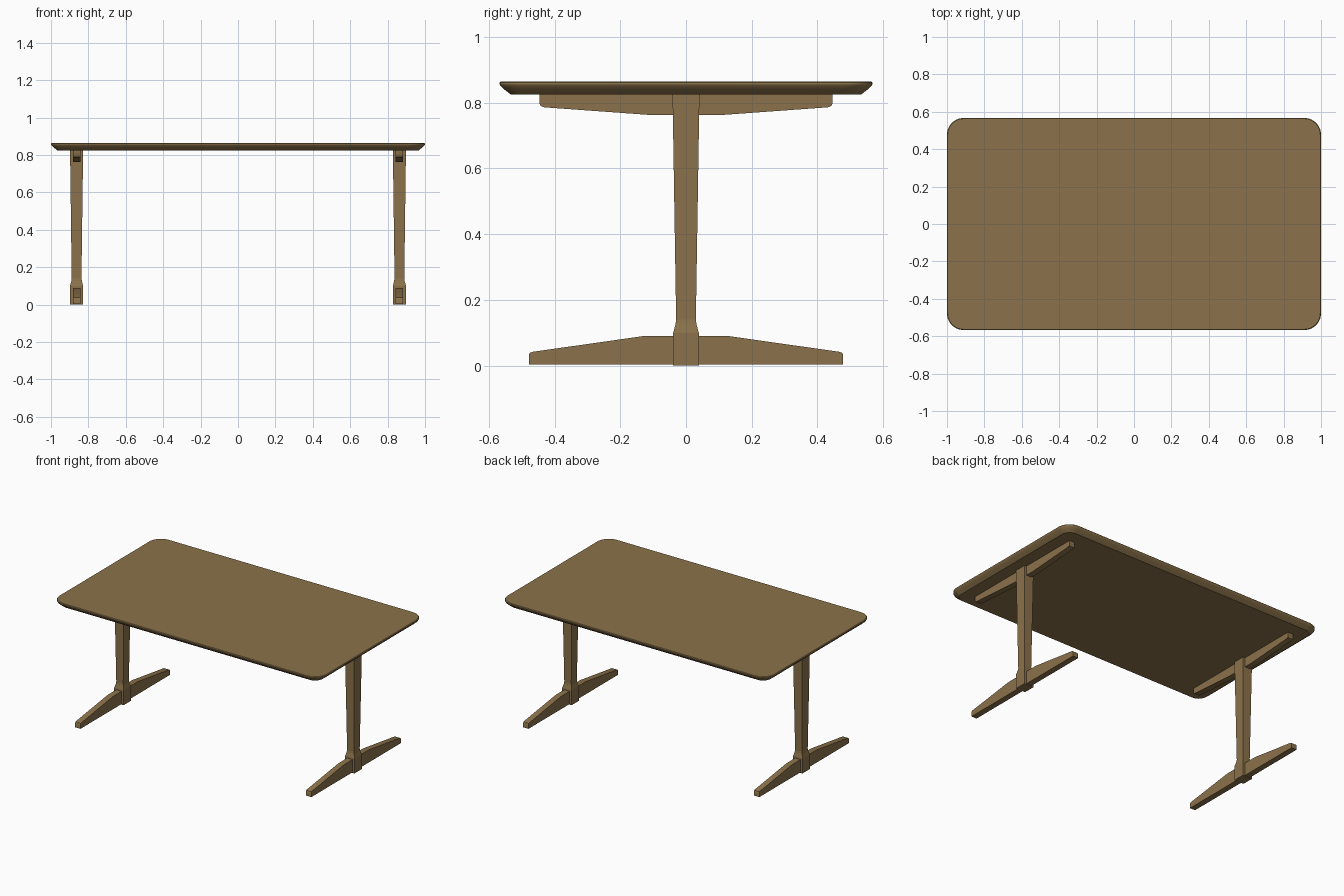
import bpy, bmesh, math

if "Cube" in bpy.data.objects:
    bpy.data.objects.remove(bpy.data.objects["Cube"], do_unlink=True)

wood = bpy.data.materials.new("oak_wood")
wood.use_nodes = True
wood.diffuse_color = (0.26, 0.17, 0.07, 1)
wood.node_tree.nodes["Principled BSDF"].inputs["Base Color"].default_value = wood.diffuse_color


def loft(name, rings, smooth=False):
    """Skin a stack of equally long point rings and cap both ends."""
    bm = bmesh.new()
    loops = [[bm.verts.new(p) for p in ring] for ring in rings]
    n = len(loops[0])
    for a, b in zip(loops, loops[1:]):
        for i in range(n):
            j = (i + 1) % n
            bm.faces.new((a[i], a[j], b[j], b[i]))
    bm.faces.new(loops[0][::-1])
    bm.faces.new(loops[-1])
    bmesh.ops.recalc_face_normals(bm, faces=bm.faces[:])
    mesh = bpy.data.meshes.new(name)
    bm.to_mesh(mesh)
    bm.free()
    mesh.materials.append(wood)
    obj = bpy.data.objects.new(name, mesh)
    bpy.context.collection.objects.link(obj)
    if smooth:
        bpy.ops.object.select_all(action='DESELECT')
        obj.select_set(True)
        bpy.context.view_layer.objects.active = obj
        bpy.ops.object.shade_smooth_by_angle(angle=math.radians(30))
    return obj


def rounded_rect(hx, hy, r, z, steps=10):
    pts = []
    for k, (sx, sy) in enumerate([(1, 1), (-1, 1), (-1, -1), (1, -1)]):
        for i in range(steps + 1):
            a = math.pi / 2 * (k + i / steps)
            pts.append((sx * (hx - r) + r * math.cos(a),
                        sy * (hy - r) + r * math.sin(a), z))
    return pts


def rail(name, x, half_profile, half_width=0.02):
    """Extrude a profile, mirrored front to back, across the rail's width."""
    outline = half_profile + [(-y, z) for y, z in reversed(half_profile)]
    return loft(name, [[(x + s * half_width, y, z) for y, z in outline] for s in (-1, 1)], True)


# Tabletop: inset and height of each ring, undercut below a thin rounded lip
edge = [(0.034, 0.825), (0.012, 0.842), (0.003, 0.851), (0, 0.856), (0, 0.861), (0.004, 0.865)]
loft("tabletop", [rounded_rect(1 - d, 0.567 - d, 0.09 - d, z) for d, z in edge], True)

# Post sections: height, half width, half depth
post = [(0, 0.035, 0.039), (0.1, 0.035, 0.039), (0.125, 0.0285, 0.032),
        (0.14, 0.026, 0.03), (0.826, 0.035, 0.041)]
# Half profiles of the foot and the bearer under the top
foot = [(0.478, 0.004), (0.478, 0.033), (0.475, 0.039), (0.468, 0.042), (0.13, 0.09)]
bearer = [(0.446, 0.826), (0.446, 0.798), (0.442, 0.79), (0.432, 0.786), (0.1, 0.762)]

for side, s in (("left", 1), ("right", -1)):
    x = s * 0.863
    loft(side + "_post", [[(x + i * w, j * d, z) for i, j in ((1, 1), (-1, 1), (-1, -1), (1, -1))]
                          for z, w, d in post])
    rail(side + "_foot", x, foot)
    rail(side + "_bearer", x, bearer)
